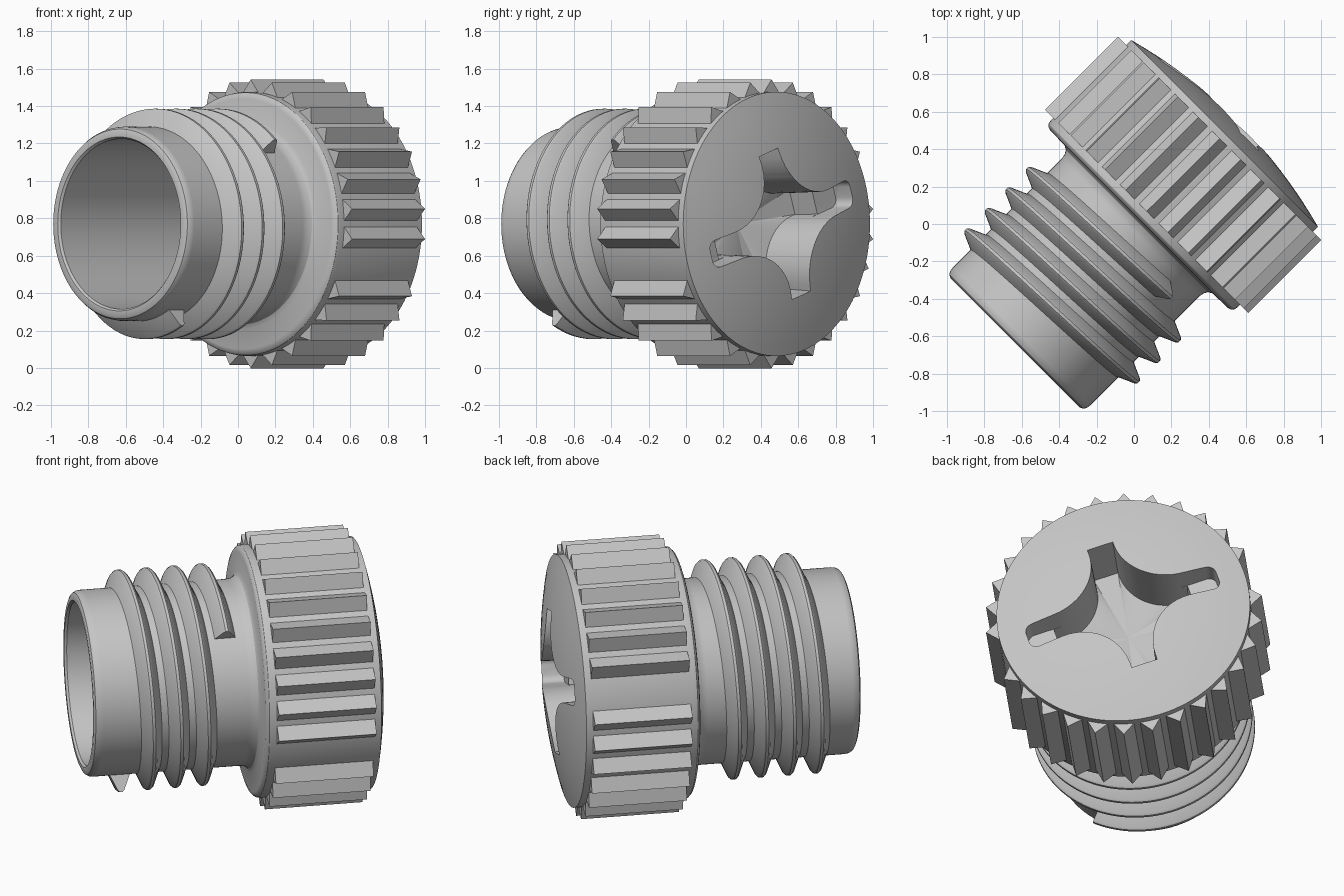
import bpy, bmesh, math

if "Cube" in bpy.data.objects:
    bpy.data.objects.remove(bpy.data.objects["Cube"])

R2 = math.sqrt(2)
TAU = 2 * math.pi

grey = bpy.data.materials.new("plain_grey")
grey.diffuse_color = (0.56, 0.56, 0.56, 1)
grey.use_nodes = True
grey.node_tree.nodes["Principled BSDF"].inputs["Base Color"].default_value = grey.diffuse_color


def world(s, h, t):
    """s = across the axis, h = up from the axis, t = along the tilted axis."""
    return ((t + s) / R2, (t - s) / R2, h + 0.77)


def make(name, bm, angle=30):
    bmesh.ops.recalc_face_normals(bm, faces=bm.faces)
    me = bpy.data.meshes.new(name)
    bm.to_mesh(me)
    bm.free()
    me.materials.append(grey)
    ob = bpy.data.objects.new(name, me)
    bpy.context.collection.objects.link(ob)
    smooth(ob, angle)
    return ob


def smooth(ob, angle):
    bpy.ops.object.select_all(action='DESELECT')
    bpy.context.view_layer.objects.active = ob
    ob.select_set(True)
    bpy.ops.object.shade_smooth_by_angle(angle=math.radians(angle))


def lathe(name, prof, n=120):
    bm = bmesh.new()
    rings = []
    for r, t in prof:
        count = n if r > 0 else 1
        rings.append([bm.verts.new(world(r * math.cos(TAU * i / n), r * math.sin(TAU * i / n), t))
                      for i in range(count)])
    for a, b in zip(rings, rings[1:]):
        for i in range(n):
            j = (i + 1) % n
            if len(a) == 1:
                bm.faces.new((a[0], b[i], b[j]))
            elif len(b) == 1:
                bm.faces.new((a[i], a[j], b[0]))
            else:
                bm.faces.new((a[i], a[j], b[j], b[i]))
    return make(name, bm)


def cutter(name, outline, floor, tip, taper, turn):
    """Tapered prism open to the head face, with a pointed floor."""
    bm = bmesh.new()
    c, s = math.cos(turn), math.sin(turn)
    rings = []
    for t, k in ((floor, taper), (0.80, 1.0)):
        rings.append([bm.verts.new(world(k * (x * c - y * s), k * (x * s + y * c), t))
                      for x, y in outline])
    low, top = rings
    n = len(outline)
    point = bm.verts.new(world(0, 0, tip))
    for i in range(n):
        j = (i + 1) % n
        bm.faces.new((low[i], low[j], top[j], top[i]))
        bm.faces.new((low[j], low[i], point))
    bm.faces.new(top)
    ob = make(name, bm)
    ob.hide_render = True
    return ob


# Body: hollow sleeve, neck, flange and domed head in one turned profile
profile = [(0, 0.25), (0.43, 0.25), (0.455, 0.225), (0.455, -0.885), (0.465, -0.898), (0.49, -0.898),
           (0.507, -0.89), (0.517, -0.873), (0.52, -0.85), (0.52, -0.03), (0.525, 0.0), (0.537, 0.022),
           (0.56, 0.035), (0.67, 0.037), (0.69, 0.043), (0.702, 0.055), (0.706, 0.075), (0.706, 0.685)]
for i in range(1, 11):
    r = 0.706 * (1 - i / 10)
    profile.append((r if i < 10 else 0, 0.685 + 0.095 * (1 - (r / 0.706) ** 2)))
body = lathe("plug_body", profile)

# Drive recess: four-armed cross with large curved corners, plus a longer shallow slot
TURN = math.radians(162)
cross = []
for k in range(4):
    quarter = [(0.405, -0.075), (0.405, 0.075)]
    for i in range(13):
        a = math.radians(270 - 90 * i / 12)
        quarter.append((0.375 + 0.30 * math.cos(a), 0.375 + 0.30 * math.sin(a)))
    for x, y in quarter:
        for _ in range(k):
            x, y = -y, x
        cross.append((x, y))
slot = []
for cx, cy, a0 in ((0.515, 0.03, 0), (-0.515, 0.03, 90), (-0.515, -0.03, 180), (0.515, -0.03, 270)):
    for i in range(6):
        a = math.radians(a0 + 18 * i)
        slot.append((cx + 0.045 * math.cos(a), cy + 0.045 * math.sin(a)))
cutters = [cutter("cross_cutter", cross, 0.44, 0.38, 0.94, TURN),
           cutter("slot_cutter", slot, 0.60, 0.595, 0.98, TURN)]
for c in cutters:
    mod = body.modifiers.new(c.name, 'BOOLEAN')
    mod.object = c
    mod.operation = 'DIFFERENCE'
    mod.solver = 'EXACT'
bpy.context.view_layer.update()
cut_mesh = bpy.data.meshes.new_from_object(body.evaluated_get(bpy.context.evaluated_depsgraph_get()))
body.modifiers.clear()
body.data = cut_mesh
for c in cutters:
    bpy.data.objects.remove(c)
smooth(body, 30)

# Grip ridges: pointed bars round the head, left out in line with the long slot
bm = bmesh.new()
for k in range(30):
    deg = 6 + 12 * k
    if deg in (162, 342):
        continue
    a = math.radians(deg)
    ends = []
    for t in (0.096, 0.647):
        ends.append([bm.verts.new(world(r * math.cos(a) - w * math.sin(a),
                                        r * math.sin(a) + w * math.cos(a), t))
                     for r, w in ((0.685, -0.072), (0.772, 0), (0.685, 0.072))])
    p, q = ends
    for i in range(3):
        j = (i + 1) % 3
        bm.faces.new((p[i], p[j], q[j], q[i]))
    bm.faces.new(p)
    bm.faces.new(q)
make("grip_ridges", bm, 20)

# Screw thread: swept along a helix with blunt ends
bm = bmesh.new()
section = [(0.505, -0.068), (0.53, -0.052), (0.607, -0.018), (0.616, -0.008),
           (0.616, 0.008), (0.607, 0.018), (0.53, 0.052), (0.505, 0.068)]
STEPS, TOTAL, PITCH = 340, 1331, 0.155
rows = []
for i in range(STEPS + 1):
    d = TOTAL * i / STEPS
    a = math.radians(298 - d)
    t0 = -0.709 + PITCH * d / 360
    rows.append([bm.verts.new(world(r * math.cos(a), r * math.sin(a), t0 + w)) for r, w in section])
m = len(section)
for p, q in zip(rows, rows[1:]):
    for i in range(m):
        j = (i + 1) % m
        bm.faces.new((p[i], p[j], q[j], q[i]))
bm.faces.new(rows[0])
bm.faces.new(rows[-1])
make("screw_thread", bm, 40)
